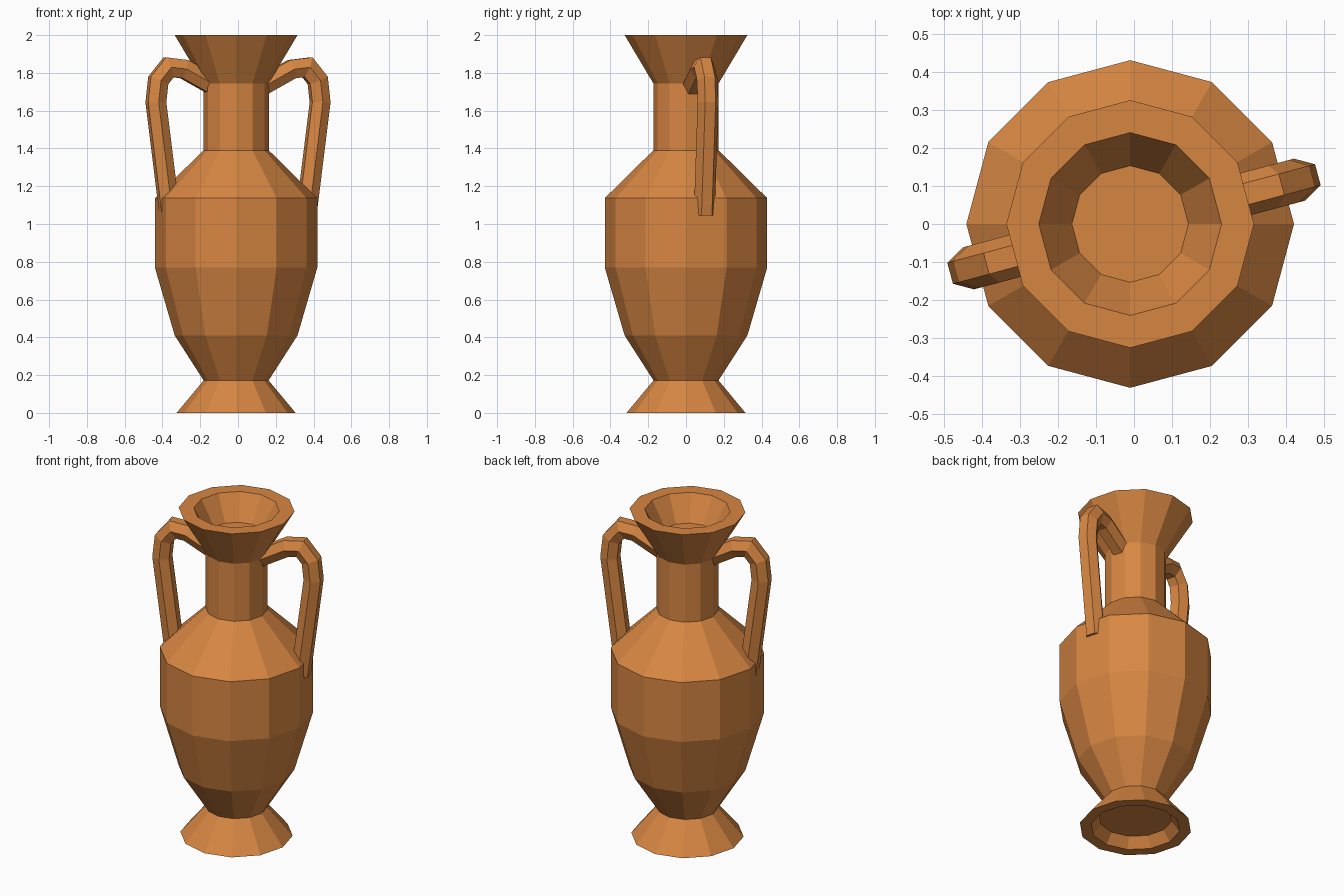
import bpy, bmesh, math
from mathutils import Vector

if "Cube" in bpy.data.objects:
    bpy.data.objects.remove(bpy.data.objects["Cube"])

clay = bpy.data.materials.new("terracotta")
clay.diffuse_color = (0.68, 0.24, 0.055, 1)
clay.use_nodes = True
clay.node_tree.nodes["Principled BSDF"].inputs["Base Color"].default_value = clay.diffuse_color


def loft(name, rings):
    """Closed flat-shaded skin through equal-sized rings of points, capped at both ends."""
    bm = bmesh.new()
    loops = [[bm.verts.new(p) for p in ring] for ring in rings]
    n = len(loops[0])
    for a, b in zip(loops, loops[1:]):
        for i in range(n):
            j = (i + 1) % n
            bm.faces.new((a[i], a[j], b[j], b[i]))
    bm.faces.new(loops[0])
    bm.faces.new(loops[-1])
    bmesh.ops.recalc_face_normals(bm, faces=bm.faces)
    mesh = bpy.data.meshes.new(name)
    bm.to_mesh(mesh)
    bm.free()
    mesh.materials.append(clay)
    obj = bpy.data.objects.new(name, mesh)
    bpy.context.collection.objects.link(obj)
    return obj


# Vase body: twelve-sided lathe from the recessed base up to the mouth floor
profile = [(0.205, 0.06), (0.25, 0), (0.315, 0), (0.172, 0.172), (0.325, 0.41),
           (0.43, 0.77), (0.43, 1.137), (0.173, 1.39), (0.173, 1.745),
           (0.325, 2.0), (0.24, 2.0), (0.153, 1.85)]
loft("vase_body", [[(-0.01 + r * math.cos(i * math.pi / 6),
                     r * math.sin(i * math.pi / 6), z) for i in range(12)]
                   for r, z in profile])


# Handles: hexagonal tubes with mitred bends, path in (distance from axis, height)
path = [Vector(p) for p in [(0.13, 1.73), (0.295, 1.82), (0.38, 1.83),
                            (0.437, 1.76), (0.45, 1.645), (0.374, 1.05)]]


def handle(name, angle, radius=0.057):
    out = Vector((math.cos(angle), math.sin(angle), 0))
    side = Vector((-math.sin(angle), math.cos(angle), 0))
    rings = []
    for i, p in enumerate(path):
        before = (p - path[i - 1]).normalized() if i else None
        after = (path[i + 1] - p).normalized() if i < len(path) - 1 else None
        before, after = before or after, after or before
        t = (before + after).normalized()
        normal = Vector((-t.y, t.x)) / t.dot(before)
        ring = []
        for k in range(6):
            a = k * math.pi / 3
            q = p + normal * radius * math.sin(a)
            ring.append(out * q.x + side * radius * math.cos(a) + Vector((0, 0, q.y)))
        rings.append(ring)
    loft(name, rings)


handle("right_handle", math.radians(15))
handle("left_handle", math.radians(195))
